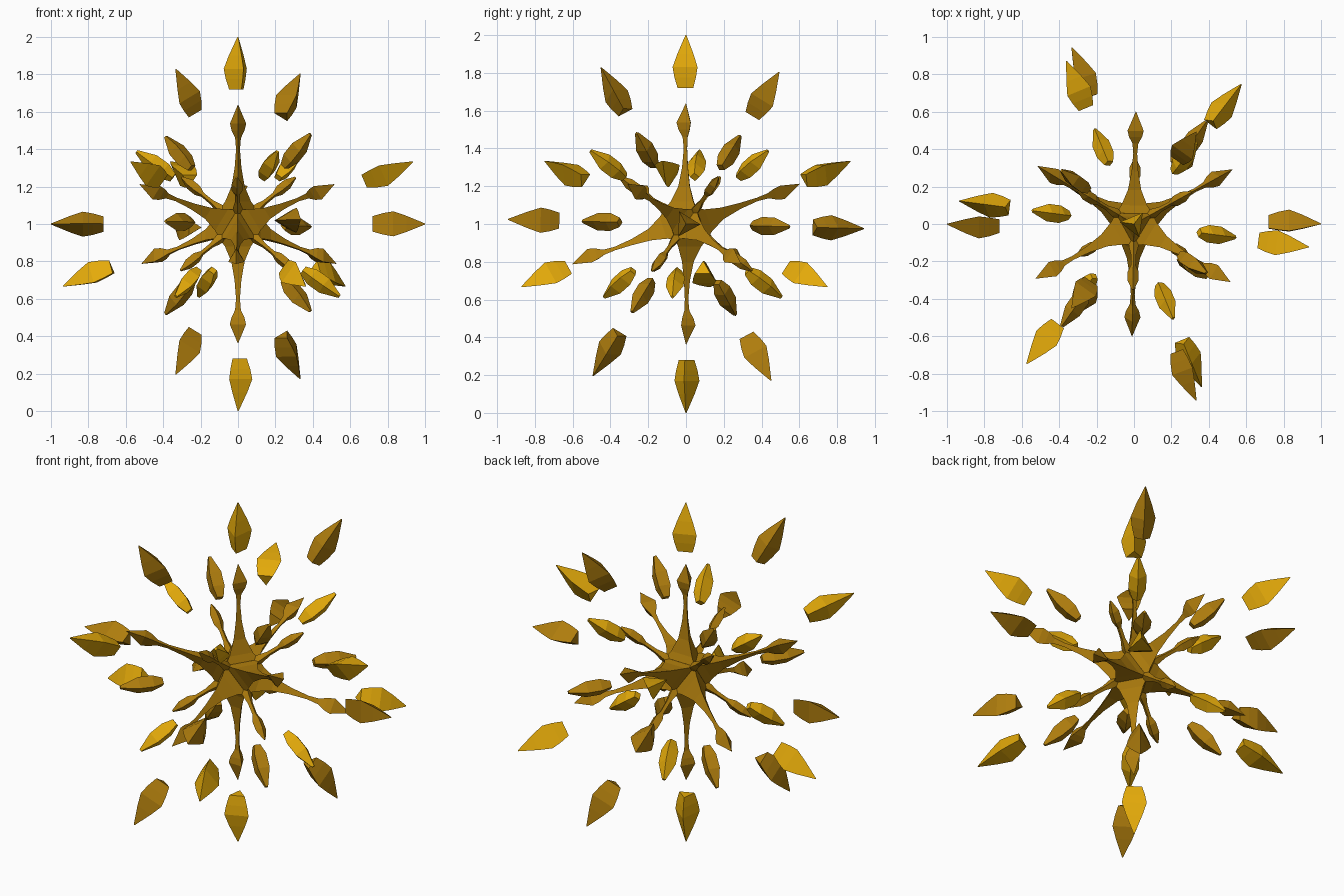
import bpy, bmesh
from math import sin, cos, pi, radians, sqrt
from mathutils import Vector, Matrix

if "Cube" in bpy.data.objects:
    bpy.data.objects.remove(bpy.data.objects["Cube"])


def material(name, colour):
    m = bpy.data.materials.new(name)
    m.diffuse_color = (*colour, 1)
    m.use_nodes = True
    m.node_tree.nodes["Principled BSDF"].inputs["Base Color"].default_value = m.diffuse_color
    return m


bright_gold = material("bright_gold", (0.775, 0.402, 0.003))
dark_gold = material("dark_gold", (0.428, 0.205, 0.004))
CENTRE = Vector((0, 0, 1))


def directions(turn, frame):
    """Eight cube-corner and six cube-face directions, one corner along the main axis."""
    corners, faces = [Vector((0, 0, 1))], []
    for k in range(3):
        a = radians(turn + 120 * k)
        corners.append(Vector((sqrt(8) / 3 * cos(a), sqrt(8) / 3 * sin(a), 1 / 3)))
        faces.append(Vector((-sqrt(2 / 3) * cos(a), -sqrt(2 / 3) * sin(a), 1 / sqrt(3))))
    corners += [-c for c in corners]
    faces += [-f for f in faces]
    return [frame @ c for c in corners], [frame @ f for f in faces]


def loft(bm, axis, ref, sides, profile):
    """Faceted spindle along axis; profile lists (distance, radius), corners face ref."""
    u = (ref - axis * ref.dot(axis)).normalized()
    v = axis.cross(u)
    rings = []
    for d, r in profile:
        if r == 0:
            rings.append([bm.verts.new(CENTRE + axis * d)])
        else:
            rings.append([bm.verts.new(CENTRE + axis * d + r * (
                u * cos(2 * pi * i / sides) + v * sin(2 * pi * i / sides)))
                for i in range(sides)])
    for a, b in zip(rings, rings[1:]):
        for i in range(sides):
            j = (i + 1) % sides
            quad = [a[i % len(a)], a[j % len(a)], b[j % len(b)], b[i % len(b)]]
            bm.faces.new(list(dict.fromkeys(quad)))
    for ring in (rings[0], rings[-1]):
        if len(ring) > 2:
            bm.faces.new(ring)


def burst(name, turn, frame, corner_profile, face_profile, mat):
    """Three-sided pieces on cube corners, four-sided pieces on cube faces."""
    corners, faces = directions(turn, frame)
    bm = bmesh.new()
    for group, others, sides, profile in ((corners, faces, 3, corner_profile),
                                          (faces, corners, 4, face_profile)):
        for axis in group:
            ref = max(others, key=axis.dot)
            loft(bm, axis, ref, sides, profile)
    bmesh.ops.recalc_face_normals(bm, faces=bm.faces)
    me = bpy.data.meshes.new(name)
    bm.to_mesh(me)
    bm.free()
    me.materials.append(mat)
    bpy.context.collection.objects.link(bpy.data.objects.new(name, me))


upright = Matrix.Identity(3)
sideways = Matrix(((0, 0, 1), (1, 0, 0), (0, 1, 0)))   # main axis along x

# Central star: flared arms with bulbed tips
burst("star", 89, upright,
      [(0, 0), (0.08, 0.113), (0.12, 0.08), (0.2, 0.041), (0.3, 0.021), (0.4, 0.012),
       (0.46, 0.018), (0.50, 0.04), (0.537, 0.05), (0.64, 0)],
      [(0.10, 0.03), (0.15, 0.025), (0.2, 0.014), (0.27, 0.013), (0.31, 0.029),
       (0.37, 0.029), (0.43, 0.006)], dark_gold)

# Two shells of floating shards
outer = [(0.72, 0.048), (0.775, 0.066), (0.83, 0.077), (0.9, 0.05), (1.0, 0.003)]
inner = [(0.43, 0.025), (0.49, 0.047), (0.57, 0.047), (0.67, 0.01)]
burst("upright_shards", 112.5, upright, outer, inner, bright_gold)
burst("sideways_shards", 178.5, sideways, outer, inner, dark_gold)
